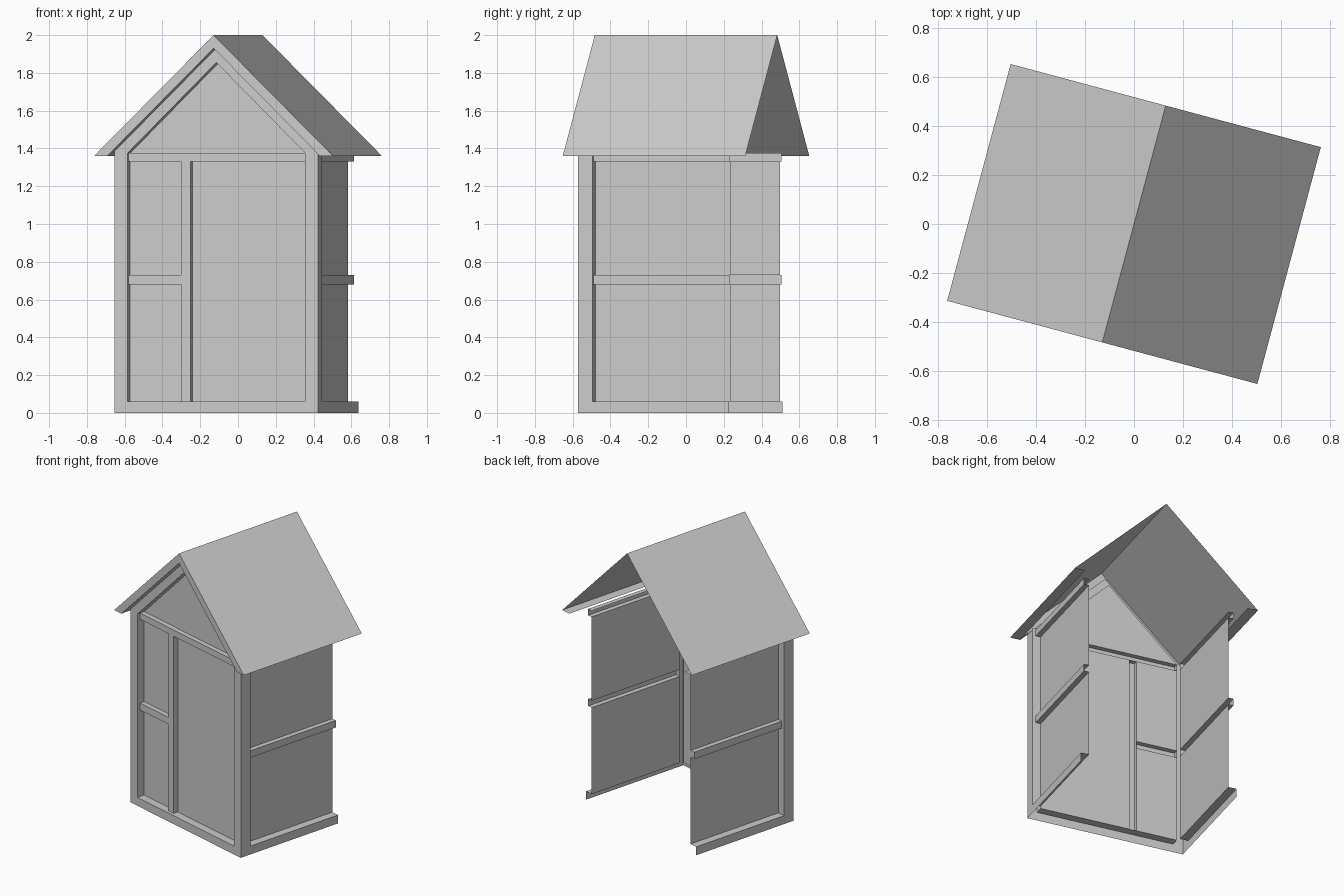
import bpy, math

if "Cube" in bpy.data.objects:
    bpy.data.objects.remove(bpy.data.objects["Cube"])

TURN = math.radians(-15)          # whole shed is turned on the ground
W, RAIL_U, PANEL_U = 0.557, 0.535, 0.50      # side: post, rail, panel planes
FRONT, RAIL_V, PANEL_V = -0.444, -0.422, -0.387  # front: post, rail, panel planes
POST_IN, POST_BACK, BACK = 0.487, -0.363, 0.381
BASE, MID0, MID1, TOP0, TOP1 = 0.06, 0.68, 0.73, 1.33, 1.375


def box(x0, x1, y0, y1, z0, z1, keep):
    """Chosen outward faces of a box: F B L R T D."""
    sides = {
        'F': [(x0, y0, z0), (x1, y0, z0), (x1, y0, z1), (x0, y0, z1)],
        'B': [(x1, y1, z0), (x0, y1, z0), (x0, y1, z1), (x1, y1, z1)],
        'L': [(x0, y1, z0), (x0, y0, z0), (x0, y0, z1), (x0, y1, z1)],
        'R': [(x1, y0, z0), (x1, y1, z0), (x1, y1, z1), (x1, y0, z1)],
        'T': [(x0, y0, z1), (x1, y0, z1), (x1, y1, z1), (x0, y1, z1)],
        'D': [(x0, y1, z0), (x1, y1, z0), (x1, y0, z0), (x0, y0, z0)],
    }
    return [sides[k] for k in keep]


def make(name, polys, mirror=False):
    verts, faces = [], []
    for p in polys:
        faces.append(range(len(verts), len(verts) + len(p)))
        verts += p
    me = bpy.data.meshes.new(name)
    me.from_pydata(verts, [], [list(f) for f in faces])
    ob = bpy.data.objects.new(name, me)
    bpy.context.collection.objects.link(ob)
    ob.rotation_euler.z = TURN
    if mirror:
        ob.modifiers.new("mirror", 'MIRROR')
    weld = ob.modifiers.new("weld", 'WELD')
    weld.merge_threshold = 0.0005
    return ob


# Roof: open-backed shell with fascia, front soffit and eave strip
make("roof", [
    [(0, -.5, 2), (.655, -.5, 1.36), (.655, .5, 1.36), (0, .5, 2)],
    [(0, -.5, 2), (0, -.5, 1.93), (.583, -.5, 1.36), (.655, -.5, 1.36)],
    [(0, -.5, 1.93), (0, FRONT, 1.93), (.583, FRONT, 1.36), (.583, -.5, 1.36)],
    [(.583, -.5, 1.36), (.583, .5, 1.36), (.655, .5, 1.36), (.655, -.5, 1.36)],
], True)

# Gable trim and gable panel
make("gable_trim", [
    [(0, FRONT, 1.93), (0, FRONT, 1.855), (POST_IN, FRONT, TOP1),
     (W, FRONT, TOP1), (W, FRONT, 1.386)],
    [(0, FRONT, 1.855), (0, PANEL_V, 1.855), (POST_IN, PANEL_V, TOP1), (POST_IN, FRONT, TOP1)],
], True)
make("gable_panel", [[(-POST_IN, PANEL_V, TOP1), (POST_IN, PANEL_V, TOP1), (0, PANEL_V, 1.855)]])

# Corner posts
make("corner_post",
     box(POST_IN, W, FRONT, POST_BACK, 0, TOP1, "FR")
     + box(POST_IN, W, FRONT, PANEL_V, BASE, TOP1, "L")
     + box(PANEL_U, W, FRONT, POST_BACK, BASE, 1.386, "B"), True)

# Front wall: base, rails, middle post and panels
make("front_base", box(-POST_IN, POST_IN, FRONT, PANEL_V, 0, BASE, "FT"))
make("front_top_rail", box(-POST_IN, POST_IN, RAIL_V, PANEL_V, TOP0, TOP1, "FTD"))
make("front_middle_post", box(-.2, -.147, RAIL_V, PANEL_V, BASE, TOP0, "FLR"))
make("front_middle_rail", box(-POST_IN, -.2, RAIL_V, PANEL_V, MID0, MID1, "FTD"))
make("door_panel", box(-.147, POST_IN, PANEL_V, 0, BASE, TOP0, "F"))
for name, z0, z1 in (("lower", BASE, MID0), ("upper", MID1, TOP0)):
    make(f"front_{name}_panel", box(-POST_IN, -.2, PANEL_V, 0, z0, z1, "F"))
    make(f"side_{name}_panel", box(0, PANEL_U, POST_BACK, BACK, z0, z1, "R"), True)

# Side walls: base and rails, hollow towards the inside
make("side_base", box(PANEL_U, W, POST_BACK, BACK, 0, BASE, "RT"), True)
for name, z0, z1 in (("middle", MID0, MID1), ("top", TOP0, TOP1)):
    make(f"side_{name}_rail", box(PANEL_U, RAIL_U, POST_BACK, BACK, z0, z1, "RTD"), True)
